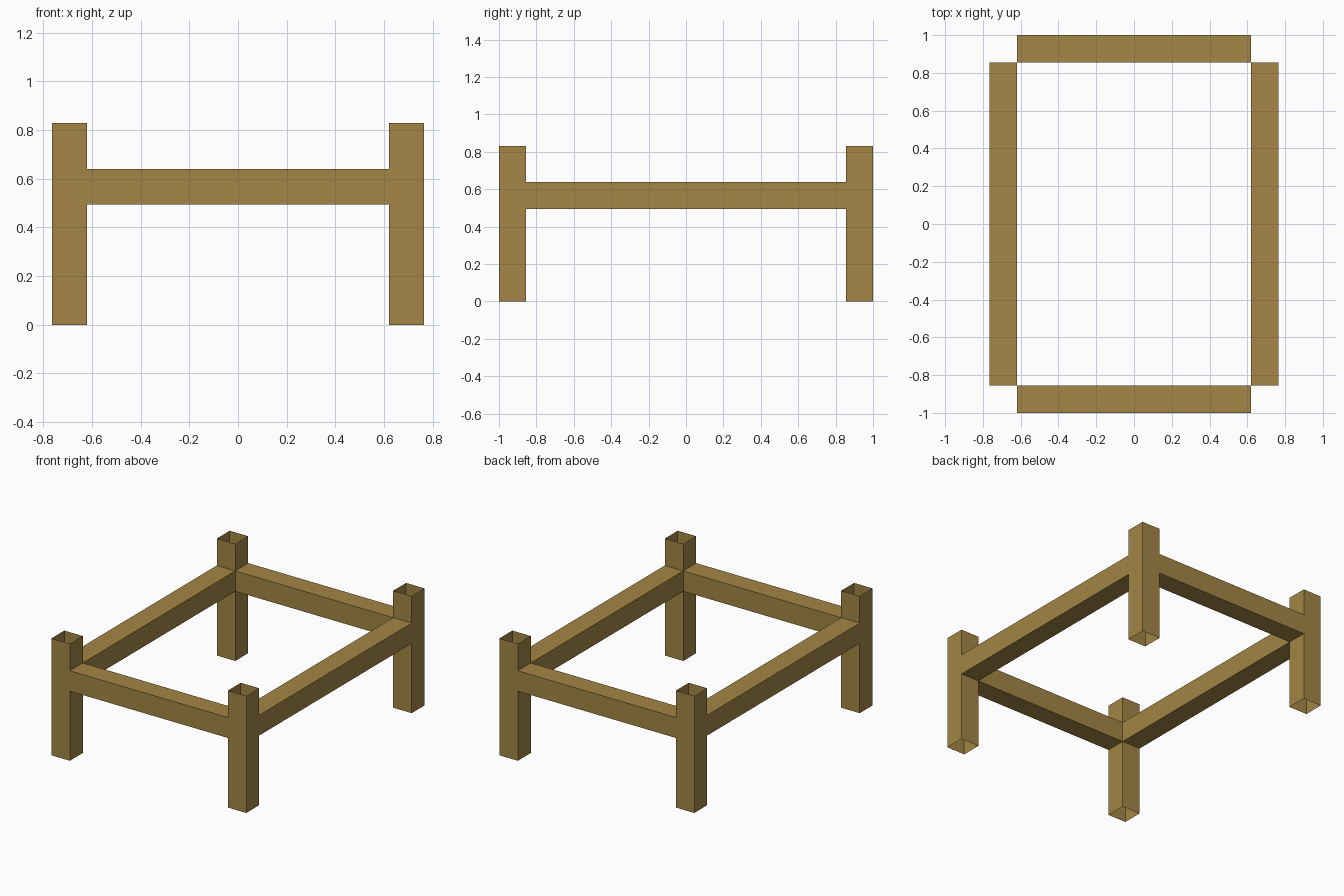
import bpy
import bmesh
from mathutils import Vector

if "Cube" in bpy.data.objects:
    bpy.data.objects.remove(bpy.data.objects["Cube"])

# Overall sizes
XI, XO = 0.62, 0.765          # inner / outer x of the posts
YI, YO = 0.855, 1.0           # inner / outer y of the posts
Z0, Z1, Z2, Z3 = 0.0, 0.494, 0.639, 0.83   # floor, rail bottom, rail top, post top

wood = bpy.data.materials.new("tan_wood")
wood.diffuse_color = (0.366, 0.235, 0.060, 1.0)
wood.use_nodes = True
wood.node_tree.nodes["Principled BSDF"].inputs["Base Color"].default_value = wood.diffuse_color

bm = bmesh.new()


def open_box(lo, hi, open_sides):
    """Thin-walled box; faces pointing along any of open_sides are removed."""
    lo, hi = Vector(lo), Vector(hi)
    verts = bmesh.ops.create_cube(bm, size=1.0)["verts"]
    faces = {f for v in verts for f in v.link_faces}
    for f in faces:
        f.normal_update()
    drop = [f for f in faces
            if any(f.normal.dot(Vector(d)) > 0.9 for d in open_sides)]
    bmesh.ops.delete(bm, geom=drop, context='FACES_ONLY')
    for v in verts:
        v.co = Vector(l + (c + 0.5) * (h - l) for l, h, c in zip(lo, hi, v.co))


ENDS_X = [(1, 0, 0), (-1, 0, 0)]
ENDS_Y = [(0, 1, 0), (0, -1, 0)]
ENDS_Z = [(0, 0, 1), (0, 0, -1)]

# Hollow corner posts, open at both ends and towards the rails
for sx in (-1, 1):
    x0, x1 = sorted((sx * XI, sx * XO))
    for sy in (-1, 1):
        y0, y1 = sorted((sy * YI, sy * YO))
        toward_rails = [(-sx, 0, 0), (0, -sy, 0)]
        for za, zb, extra in ((Z0, Z1, []), (Z1, Z2, toward_rails), (Z2, Z3, [])):
            open_box((x0, y0, za), (x1, y1, zb), ENDS_Z + extra)

# Front and back rails
for s in (-1, 1):
    y0, y1 = sorted((s * YI, s * YO))
    open_box((-XI, y0, Z1), (XI, y1, Z2), ENDS_X)

# Left and right rails
for s in (-1, 1):
    x0, x1 = sorted((s * XI, s * XO))
    open_box((x0, -YI, Z1), (x1, YI, Z2), ENDS_Y)

# Weld posts and rails into one continuous frame
bmesh.ops.remove_doubles(bm, verts=bm.verts[:], dist=0.0005)

mesh = bpy.data.meshes.new("post_and_rail_frame")
bm.to_mesh(mesh)
bm.free()
mesh.materials.append(wood)
frame = bpy.data.objects.new("post_and_rail_frame", mesh)
bpy.context.collection.objects.link(frame)
